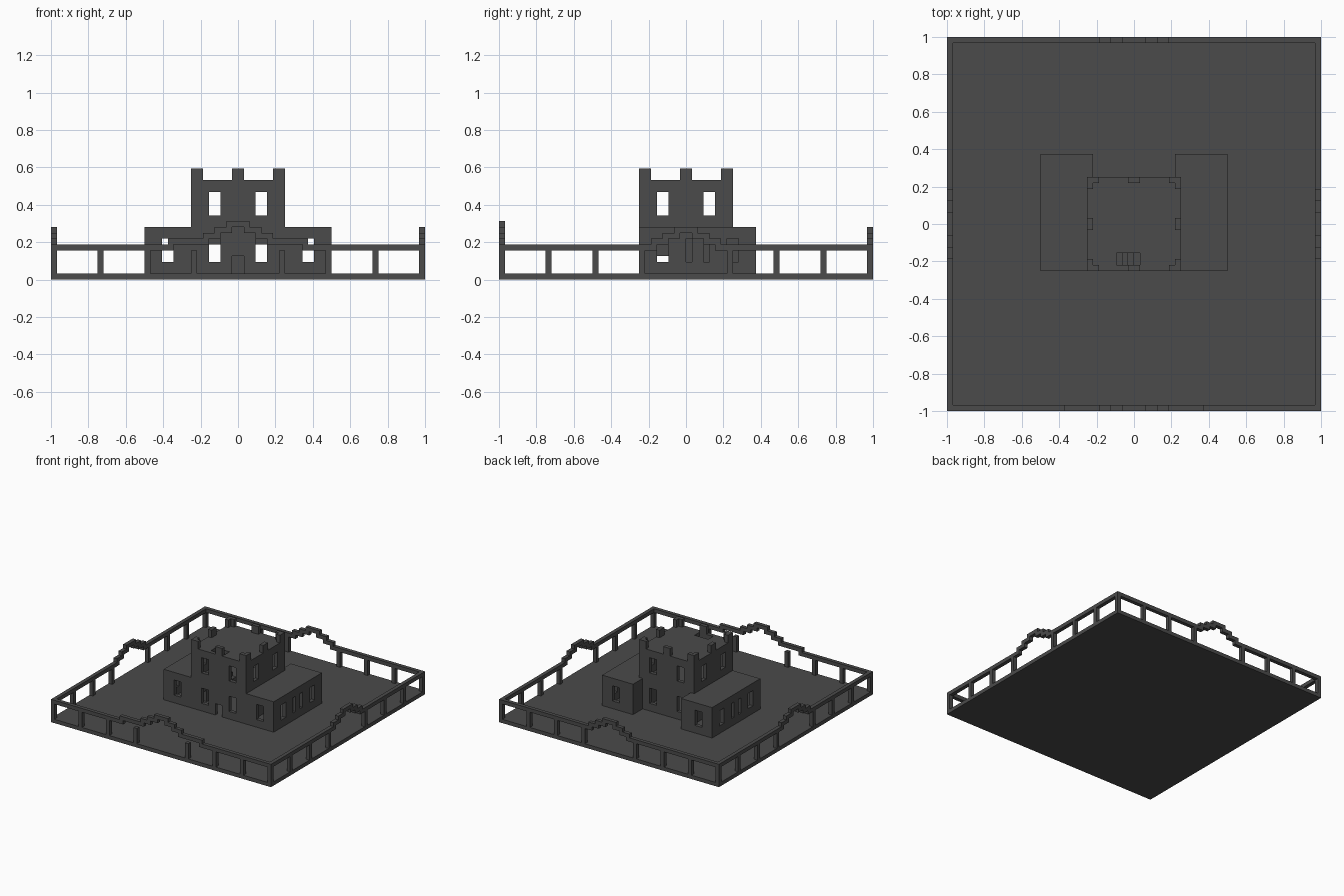
import bpy
import bmesh
from mathutils import Matrix, Vector

cube = bpy.data.objects.get("Cube")
if cube:
    bpy.data.objects.remove(cube, do_unlink=True)

U = 1 / 32  # one block; all sizes below are counted in blocks

stone = bpy.data.materials.new("dark_grey_stone")
stone.use_nodes = True
stone.diffuse_color = (0.07, 0.07, 0.07, 1)
stone.node_tree.nodes["Principled BSDF"].inputs["Base Color"].default_value = (0.07, 0.07, 0.07, 1)


def blocks(name, boxes):
    """One object made of boxes given as (x0, x1, y0, y1, z0, z1)."""
    bm = bmesh.new()
    for x0, x1, y0, y1, z0, z1 in boxes:
        centre = Vector((x0 + x1, y0 + y1, z0 + z1)) * U / 2
        size = Matrix.Diagonal((abs(x1 - x0) * U, abs(y1 - y0) * U, (z1 - z0) * U, 1))
        bmesh.ops.create_cube(bm, size=1, matrix=Matrix.Translation(centre) @ size)
    mesh = bpy.data.meshes.new(name)
    bm.to_mesh(mesh)
    bm.free()
    mesh.materials.append(stone)
    obj = bpy.data.objects.new(name, mesh)
    bpy.context.collection.objects.link(obj)
    return obj


def apply_boolean(target, tool, operation):
    tool.hide_render = True
    mod = target.modifiers.new("boolean", 'BOOLEAN')
    mod.operation = operation
    mod.solver = 'EXACT'
    mod.object = tool
    bpy.context.view_layer.objects.active = target
    bpy.ops.object.modifier_apply(modifier=mod.name)
    bpy.data.objects.remove(tool, do_unlink=True)


def both(x0, x1, *rest):
    """A box and its mirror image across x = 0."""
    return [(x0, x1, *rest), (-x1, -x0, *rest)]


# Ground slab
blocks("ground_slab", [(-32, 32, -32, 32, 0, 1)])


# Fence sides, drawn along x and then turned into place
def fence_side(name, turns, steps):
    boxes = []
    for p in (7, 15, 23):
        boxes += both(p, p + 1, -32, -31, 1, 5)
    # stepped arch: each step laps one block under the next one up
    for x0, x1, z in steps:
        if x0 == 0:
            boxes.append((-x1, x1, -32, -31, z, z + 1))
        else:
            boxes += both(x0, x1, -32, -31, z, z + 1)
    obj = blocks(name, boxes)
    obj.data.transform(Matrix.Rotation(turns * 1.5707963268, 4, 'Z'))


low_arch = [(5, 31, 5), (3, 6, 6), (1, 4, 7), (0, 2, 8)]
tall_arch = [(11, 31, 5), (5, 12, 6), (3, 6, 7), (1, 4, 8), (0, 2, 9)]
fence_side("front_fence", 0, tall_arch)
fence_side("left_fence", 1, low_arch)
fence_side("back_fence", 2, low_arch)
fence_side("right_fence", 3, low_arch)
blocks("fence_corner_posts",
       both(31, 32, -32, -31, 1, 6) + both(31, 32, 31, 32, 1, 6))

# Castle: tower joined with two wings
castle = blocks("castle_walls", [(-8, 8, -8, 8, 1, 17)])
apply_boolean(castle, blocks("wings", both(7, 16, -8, 12, 1, 9)), 'UNION')

# Hollow rooms
rooms = [(-7, 7, -7, 7, 0, 8), (-7, 7, -7, 7, 9, 16)] + both(8, 15, -7, 11, 0, 8)
apply_boolean(castle, blocks("room_cutter", rooms), 'DIFFERENCE')

# Windows, doors and stair openings
openings = [(-1, 1, -8.5, -6.5, 0.5, 4)]                # front door
openings += both(6.5, 8.5, -5, -3, 0.5, 4)              # doors into the wings
for z0, z1 in ((3, 7), (11, 15)):                       # tower front and back
    openings += both(3, 5, -8.5, -6.5, z0, z1) + both(3, 5, 6.5, 8.5, z0, z1)
for y in (-5, 3):                                       # tower upper sides
    openings += both(6.5, 8.5, y, y + 2, 11, 15)
openings += both(11, 13, -8.5, -6.5, 3, 7)              # wing front
openings += both(11, 13, 10.5, 12.5, 3, 7)              # wing back
for y0, y1 in ((-5, -3), (0, 1), (3, 4), (7, 9)):       # wing sides
    openings += both(14.5, 16.5, y0, y1, 3, 7)
openings += [(-3, 1, -7, -5, 15.5, 17.5), (-3, 1, 5, 7, 7.5, 9.5)]
apply_boolean(castle, blocks("opening_cutter", openings), 'DIFFERENCE')

# Battlements: L-shaped corners and a block midway along each side
merlons = [(-1, 1, -8, -7, 17, 19), (-1, 1, 7, 8, 17, 19)] + both(7, 8, -1, 1, 17, 19)
for s in (-1, 1):
    merlons += both(6, 8, s * 7, s * 8, 17, 19) + both(7, 8, s * 6, s * 7, 17, 19)
blocks("battlements", merlons)

# Stairs inside the tower
for name, y, top in (("upper_stairs", -7, 16), ("lower_stairs", 5, 8)):
    blocks(name, [(i - 3, i - 2, y, y + 2, top - i - 1, top - i) for i in range(7)])
